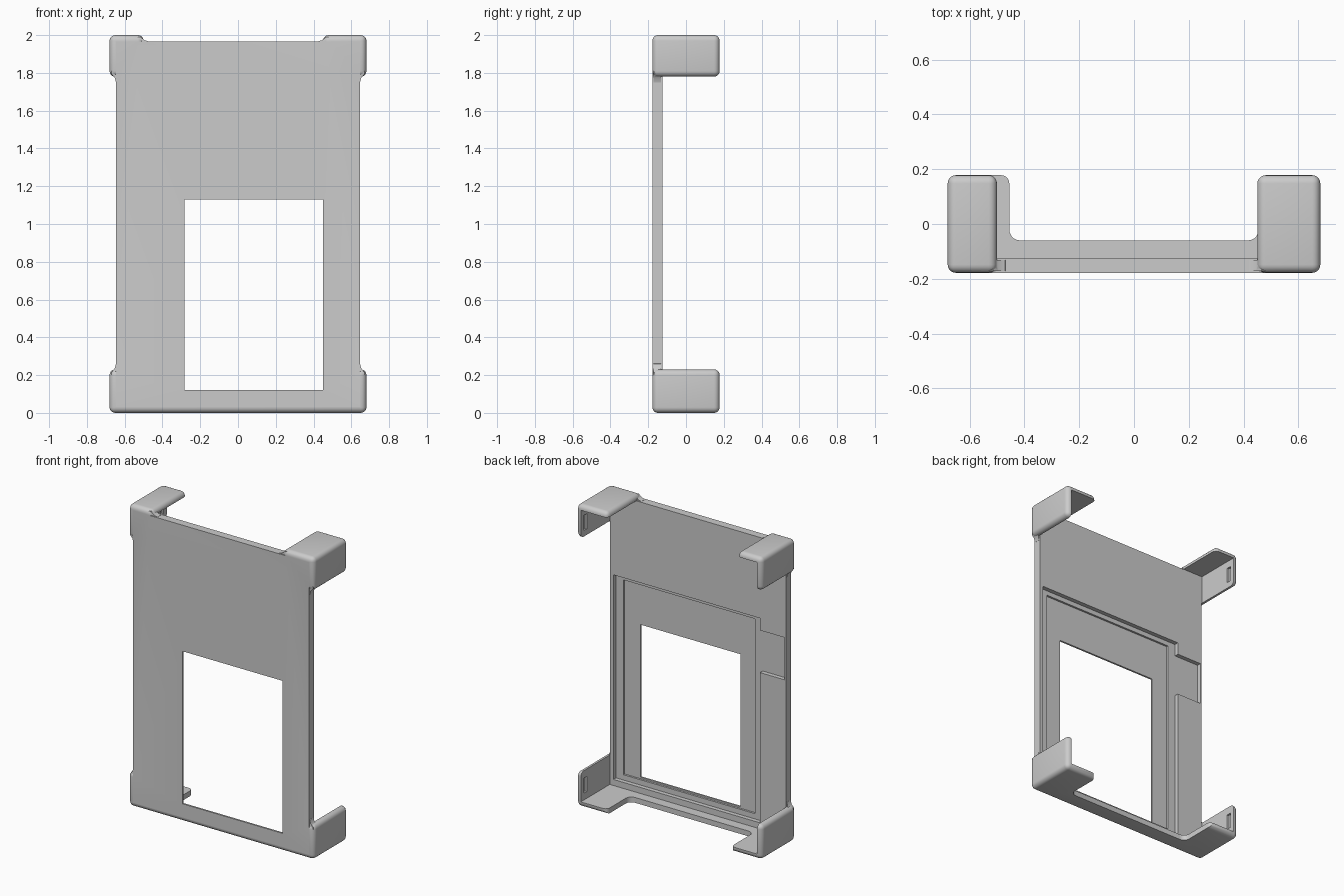
import bpy, bmesh, math

if "Cube" in bpy.data.objects:
    bpy.data.objects.remove(bpy.data.objects["Cube"], do_unlink=True)

grey = bpy.data.materials.new("light grey plastic")
grey.use_nodes = True
colour = (0.6, 0.6, 0.6, 1)
grey.diffuse_color = colour
grey.node_tree.nodes["Principled BSDF"].inputs["Base Color"].default_value = colour


def link(name, bm):
    bmesh.ops.recalc_face_normals(bm, faces=bm.faces)
    mesh = bpy.data.meshes.new(name)
    bm.to_mesh(mesh)
    bm.free()
    mesh.materials.append(grey)
    obj = bpy.data.objects.new(name, mesh)
    bpy.context.collection.objects.link(obj)
    return obj


def box(name, x, y, z, radius=0):
    """Box from three (low, high) ranges, with optional rounded edges."""
    bm = bmesh.new()
    bmesh.ops.create_cube(bm, size=1)
    for v in bm.verts:
        for i, (lo, hi) in enumerate((x, y, z)):
            v.co[i] = lo if v.co[i] < 0 else hi
    if radius:
        bmesh.ops.bevel(bm, geom=bm.edges[:], offset=radius, segments=5,
                        profile=0.5, affect='EDGES')
    return link(name, bm)


def prism(name, points, move):
    """Flat outline of 3D points, extruded along move."""
    bm = bmesh.new()
    face = bm.faces.new([bm.verts.new(p) for p in points])
    ext = bmesh.ops.extrude_face_region(bm, geom=[face])
    new = [g for g in ext["geom"] if isinstance(g, bmesh.types.BMVert)]
    bmesh.ops.translate(bm, verts=new, vec=move)
    return link(name, bm)


def combine(target, other, operation):
    mod = target.modifiers.new(operation.lower(), 'BOOLEAN')
    mod.object = other
    mod.operation = operation
    mod.solver = 'EXACT'
    bpy.context.view_layer.objects.active = target
    bpy.ops.object.modifier_apply(modifier=mod.name)
    bpy.data.objects.remove(other, do_unlink=True)


W, D, WALL = 0.68, 0.178, 0.035
IN = W - WALL                 # inner half width
BACK = -0.125                 # rear face of the plate
R = 0.03

# Corner holders: two at the top, one full-width base
frame = box("case_frame", (-W, W), (-D, D), (0, 0.23), R)
combine(frame, box("top_holder", (-W, -0.5), (-D, D), (1.78, 2), R), 'UNION')
combine(frame, box("top_holder", (0.45, W), (-D, D), (1.78, 2), R), 'UNION')

# Main plate, then hollow the holders behind it
combine(frame, box("plate", (-IN, IN), (-D, -0.11), (0.03, 1.965)), 'UNION')
combine(frame, box("cavity", (-IN - 0.001, IN + 0.001), (BACK, 1),
                   (WALL, 1.966)), 'DIFFERENCE')

# Base floor opening with rounded corners, leaving a narrow lip
half = []
for i in range(6):            # inner fillet beside the lip
    a = math.pi / 2 * i / 5
    half.append((0.415 + 0.04 * math.sin(a), -0.02 - 0.04 * math.cos(a)))
for i in range(6):            # rounded free corner at the back
    a = math.pi / 2 * i / 5
    half.append((0.485 - R * math.cos(a), D - R + R * math.sin(a)))
half.append((0.485, 0.3))
outline = half + [(-x, y) for x, y in reversed(half)]
combine(frame, prism("floor_opening", [(x, y, -0.1) for x, y in outline],
                     (0, 0, 0.136)), 'DIFFERENCE')
# Clear the rest of the base between the holders above the floor
combine(frame, box("base_opening", (-IN, IN), (BACK, 1), (WALL, 0.5)), 'DIFFERENCE')


# Small flares where the holders run into the plate edges
def flare(points):
    combine(frame, prism("flare", [(x, -0.172, z) for x, z in points],
                         (0, 0.04, 0)), 'UNION')


for x, s in ((-0.5, 1), (0.45, -1)):
    flare([(x - s * 0.03, 1.95), (x + s * 0.035, 1.95), (x + s * 0.03, 1.966),
           (x + s * 0.005, 1.973), (x - s * 0.015, 1.99), (x - s * 0.03, 1.99)])
for s in (-1, 1):
    for z, t in ((0.23, 1), (1.78, -1)):
        flare([(s * 0.63, z - t * 0.03), (s * 0.63, z + t * 0.035),
               (s * 0.646, z + t * 0.03), (s * 0.653, z + t * 0.005),
               (s * 0.67, z - t * 0.015), (s * 0.67, z - t * 0.03)])

# Stepped recess for a screen board, with a side tab
step = [(0.62, 0.075), (0.62, 1.43), (-0.455, 1.43), (-0.455, 1.35),
        (-0.635, 1.35), (-0.635, 1.07), (-0.455, 1.07), (-0.455, 0.075)]
combine(frame, prism("board_recess", [(x, -0.153, z) for x, z in step],
                     (0, 0.08, 0)), 'DIFFERENCE')
combine(frame, box("screen_recess", (-0.4, 0.566), (-0.166, -0.1),
                   (0.11, 1.4)), 'DIFFERENCE')

# Screen window
combine(frame, box("window", (-0.283, 0.45), (-1, 0), (0.12, 1.13)), 'DIFFERENCE')

# Shallow strap slots inside each holder wall
for s in (-1, 1):
    for z in (0.13, 1.87):
        xs = sorted((s * (IN - 0.05), s * (IN + 0.015)))
        combine(frame, box("slot", xs, (0.115, 0.145), (z - 0.05, z + 0.05)),
                'DIFFERENCE')

bpy.ops.object.select_all(action='DESELECT')
frame.select_set(True)
bpy.context.view_layer.objects.active = frame
bpy.ops.object.shade_smooth_by_angle(angle=math.radians(30))
